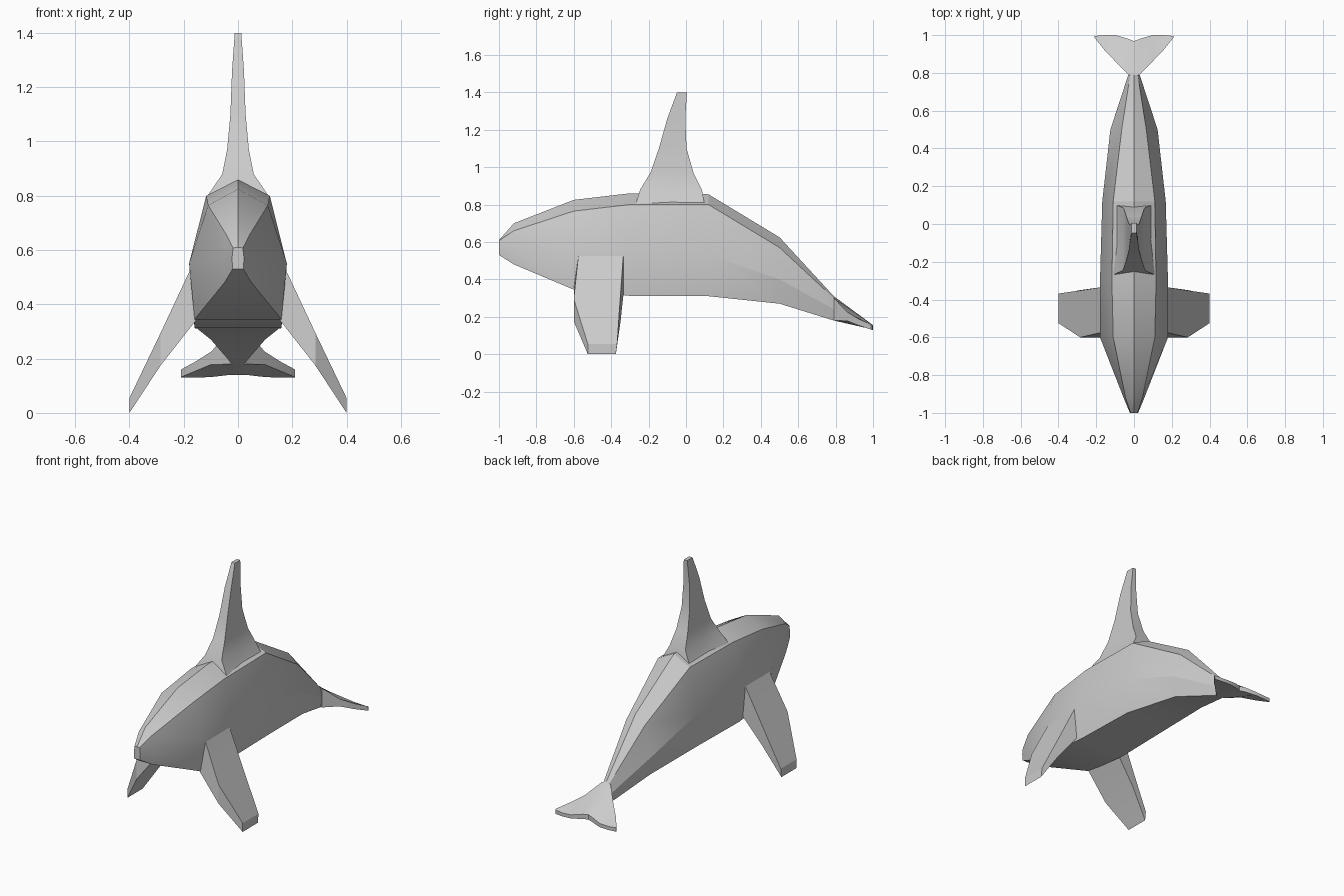
import bpy, bmesh
from math import radians


def loft(name, rings, mirror=False):
    """Skin a list of equal-length rings and cap both ends."""
    bm = bmesh.new()
    loops = [[bm.verts.new(p) for p in ring] for ring in rings]
    n = len(loops[0])
    for a, b in zip(loops, loops[1:]):
        for i in range(n):
            j = (i + 1) % n
            bm.faces.new((a[i], a[j], b[j], b[i]))
    bm.faces.new(loops[0])
    bm.faces.new(loops[-1])
    bmesh.ops.recalc_face_normals(bm, faces=bm.faces)
    me = bpy.data.meshes.new(name)
    bm.to_mesh(me)
    bm.free()
    ob = bpy.data.objects.new(name, me)
    bpy.context.collection.objects.link(ob)
    if mirror:
        ob.modifiers.new("mirror", 'MIRROR')
    bpy.ops.object.select_all(action='DESELECT')
    ob.select_set(True)
    bpy.context.view_layer.objects.active = ob
    bpy.ops.object.shade_smooth_by_angle(angle=radians(22))
    return ob


# Body stations: y, top z, shoulder (x, z), widest (x, z), belly (x, z)
stations = [
    (-1.00, 0.61, 0.018, 0.608, 0.022, 0.57, 0.02, 0.53),
    (-0.92, 0.70, 0.045, 0.66, 0.055, 0.565, 0.05, 0.48),
    (-0.60, 0.825, 0.11, 0.765, 0.18, 0.552, 0.16, 0.345),
    (-0.30, 0.86, 0.117, 0.80, 0.18, 0.55, 0.16, 0.312),
    (0.12, 0.855, 0.11, 0.80, 0.168, 0.53, 0.15, 0.31),
    (0.50, 0.625, 0.065, 0.57, 0.125, 0.40, 0.10, 0.27),
    (0.79, 0.31, 0.02, 0.30, 0.03, 0.24, 0.022, 0.18),
]
loft("body", [[(0, y, t), (sx, y, sz), (mx, y, mz), (bx, y, bz),
               (-bx, y, bz), (-mx, y, mz), (-sx, y, sz)]
              for y, t, sx, sz, mx, mz, bx, bz in stations])

# Dorsal fin levels: z, leading y, trailing y, front half width, rear half width
levels = [
    (0.80, -0.27, 0.10, 0.112, 0.095),
    (0.88, -0.245, 0.085, 0.058, 0.055),
    (0.97, -0.19, 0.04, 0.04, 0.04),
    (1.10, -0.145, 0.003, 0.028, 0.028),
    (1.26, -0.10, -0.004, 0.022, 0.02),
    (1.40, -0.048, 0.005, 0.012, 0.012),
]
# Side midpoints pinch inward so the base flares at its corners
loft("dorsal_fin", [[(-f, y0, z), (f, y0, z), (min(f, r), (y0 + y1) / 2, z),
                     (r, y1, z), (-r, y1, z), (-min(f, r), (y0 + y1) / 2, z)]
                    for z, y0, y1, f, r in levels])

# Flippers: outer (x, z, y0, y1), inner (x, z, y0, y1)
flipper = [
    ((0.175, 0.53, -0.575, -0.335), (0.14, 0.36, -0.60, -0.33)),
    ((0.285, 0.295, -0.60, -0.352), (0.285, 0.175, -0.60, -0.35)),
    ((0.40, 0.055, -0.525, -0.368), (0.40, 0.0, -0.525, -0.375)),
]
loft("flippers", [[(o[0], o[2], o[1]), (o[0], o[3], o[1]),
                   (i[0], i[3], i[1]), (i[0], i[2], i[1])]
                  for o, i in flipper], mirror=True)

# Tail fluke slices: x, front (y, top z, bottom z), rear (y, top z, bottom z)
slices = [
    (0.03, 0.79, 0.30, 0.18, 0.98, 0.17, 0.14),
    (0.10, 0.862, 0.225, 0.178, 1.0, 0.155, 0.132),
    (0.16, 0.925, 0.187, 0.153, 1.0, 0.152, 0.13),
    (0.21, 0.988, 0.16, 0.132, 0.995, 0.155, 0.13),
]
centre = (0, 0.79, 0.31, 0.18, 0.968, 0.17, 0.14)
mirrored = [(-s[0],) + s[1:] for s in reversed(slices)]
loft("tail_fluke", [[(x, a, at), (x, b, bt), (x, b, bb), (x, a, ab)]
                    for x, a, at, ab, b, bt, bb in mirrored + [centre] + slices])
